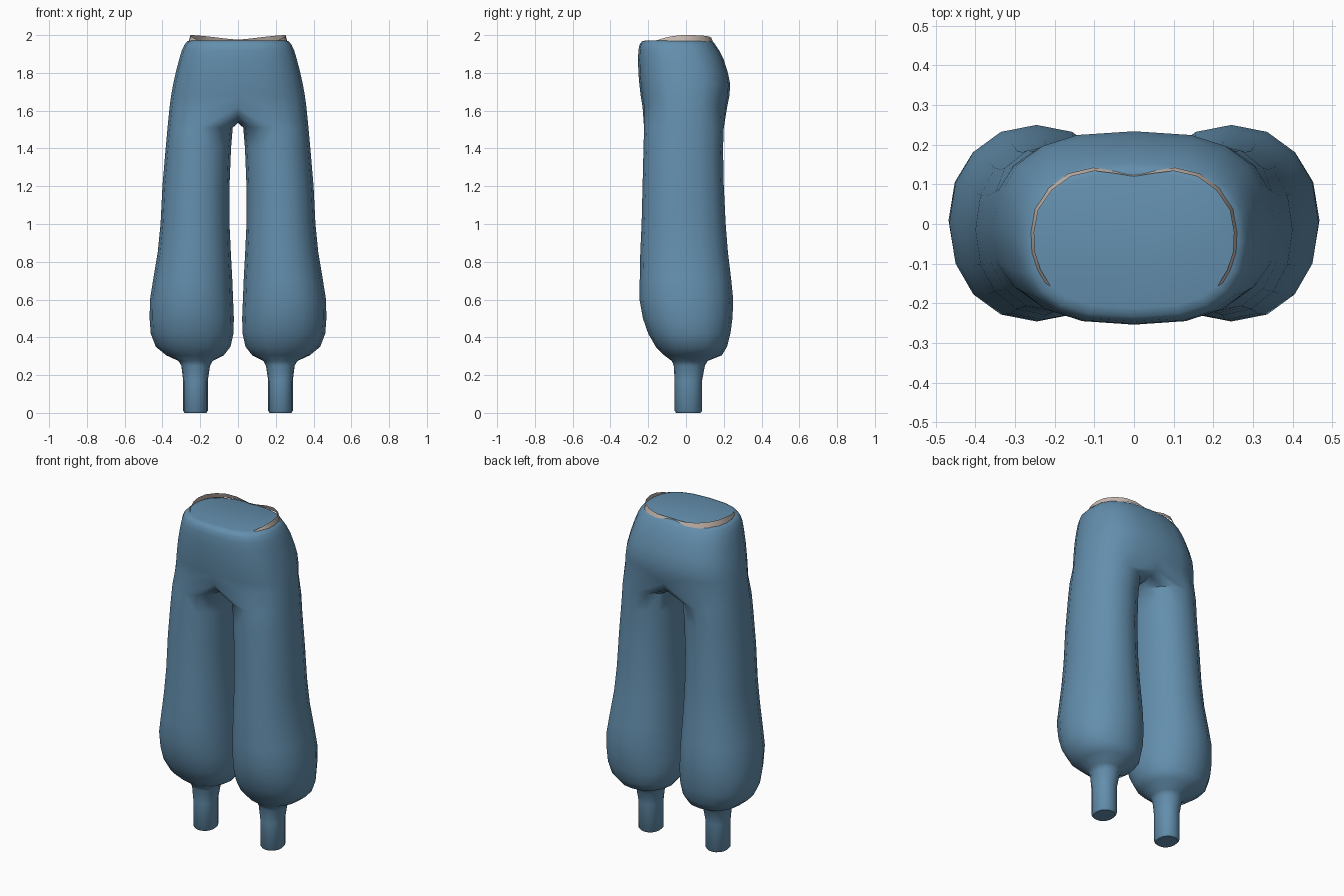
import bpy, bmesh, math

if "Cube" in bpy.data.objects:
    bpy.data.objects.remove(bpy.data.objects["Cube"])

N = 16  # points around each leg


def material(name, rgb):
    m = bpy.data.materials.new(name)
    m.diffuse_color = (*rgb, 1)
    m.use_nodes = True
    m.node_tree.nodes["Principled BSDF"].inputs["Base Color"].default_value = m.diffuse_color
    return m


def power(v, p):
    return math.copysign(abs(v) ** p, v)


def finish(name, bm, mat, angle):
    # Mirror the right half to the left and weld the middle
    copy = bmesh.ops.duplicate(bm, geom=bm.verts[:] + bm.edges[:] + bm.faces[:])["geom"]
    for g in copy:
        if isinstance(g, bmesh.types.BMVert):
            g.co.x *= -1
    bmesh.ops.reverse_faces(bm, faces=[g for g in copy if isinstance(g, bmesh.types.BMFace)])
    bmesh.ops.remove_doubles(bm, verts=bm.verts[:], dist=0.0005)
    bmesh.ops.recalc_face_normals(bm, faces=bm.faces[:])
    me = bpy.data.meshes.new(name)
    bm.to_mesh(me)
    bm.free()
    ob = bpy.data.objects.new(name, me)
    bpy.context.collection.objects.link(ob)
    me.materials.append(mat)
    bpy.ops.object.select_all(action="DESELECT")
    ob.select_set(True)
    bpy.context.view_layer.objects.active = ob
    bpy.ops.object.shade_smooth_by_angle(angle=math.radians(angle))
    return ob


denim = material("denim blue", (0.126, 0.274, 0.42))
lining = material("pale lining", (0.57, 0.48, 0.43))

# Leg sections: z, inner x, outer x, front y, back y
LEG = [
    (0.0, .168, .282, -.052, .077), (.01, .16, .29, -.06, .085),
    (.17, .16, .29, -.06, .085), (.25, .148, .30, -.065, .10),
    (.275, .135, .315, -.075, .115), (.305, .075, .38, -.115, .19),
    (.35, .04, .435, -.16, .217), (.42, .024, .462, -.20, .235),
    (.50, .022, .468, -.228, .246), (.60, .026, .466, -.246, .25),
    (.70, .03, .45, -.245, .24), (.85, .038, .425, -.242, .222),
    (1.0, .045, .41, -.235, .21), (1.2, .045, .40, -.23, .20),
    (1.4, .037, .383, -.225, .196), (1.51, .028, .373, -.222, .20),
]
# Hip sections: z, half width, front y, back y
HIP = [
    (1.62, .362, -.23, .218), (1.68, .354, -.24, .23), (1.74, .343, -.247, .234),
    (1.80, .33, -.252, .222), (1.87, .312, -.254, .20), (1.92, .297, -.252, .175),
    (1.95, .283, -.246, .155), (1.967, .268, -.233, .142), (1.972, .25, -.212, .13),
]

# Trousers: legs, crotch saddle and hips as one skin
bm = bmesh.new()
rings = []
for z, xi, xo, yf, yb in LEG:
    cx, cy, rx, ry = (xi + xo) / 2, (yf + yb) / 2, (xo - xi) / 2, (yb - yf) / 2
    rings.append([bm.verts.new((cx + rx * power(math.cos(i * math.tau / N), .93),
                                cy + ry * power(math.sin(i * math.tau / N), .93), z))
                  for i in range(N)])
bm.faces.new(rings[0])
for a, b in zip(rings, rings[1:]):
    for i in range(N):
        j = (i + 1) % N
        bm.faces.new((a[i], a[j], b[j], b[i]))

# Hip half rings run from the back middle round the side to the front middle
M = N // 2 + 2
hips = []
for z, w, yf, yb in HIP:
    cy, ry = (yf + yb) / 2, (yb - yf) / 2
    row = []
    for k in range(M + 1):
        t = math.pi / 2 - math.pi * k / M
        x = 0 if k in (0, M) else w * power(math.cos(t), .74)
        row.append(bm.verts.new((x, cy + ry * power(math.sin(t), .8), z)))
    hips.append(row)
for a, b in zip(hips, hips[1:]):
    for k in range(M):
        bm.faces.new((a[k], a[k + 1], b[k + 1], b[k]))
bm.faces.new(hips[-1])

# Outer side of the leg joins the hips
top, low = rings[-1], hips[0]
order = [top[(N // 4 - i) % N] for i in range(N // 2 + 1)]
for k in range(N // 2):
    bm.faces.new((order[k], order[k + 1], low[k + 2], low[k + 1]))
# Inner side of the leg joins the crotch line
inner = [top[N // 4 + i] for i in range(N // 2 + 1)]
crotch = [low[0]]
for v in inner[1:-1]:
    crotch.append(bm.verts.new((0, v.co.y, 1.535 + .06 * (abs(v.co.y) / .22) ** 4)))
crotch.append(low[M])
for i in range(N // 2):
    bm.faces.new((inner[i], inner[i + 1], crotch[i + 1], crotch[i]))
bm.faces.new((order[0], low[1], low[0]))
bm.faces.new((order[-1], low[M], low[M - 1]))
finish("trousers", bm, denim, 50)

# Waist lining: thin lip that rises at the sides and dips at the back
LIP = [(.212, -.155, 1.973), (.236, -.115, 1.985), (.25, -.07, 1.995), (.252, -.02, 2.0),
       (.242, .035, 2.0), (.208, .085, 1.998), (.16, .12, 1.993), (.10, .134, 1.986),
       (.05, .128, 1.98), (0, .12, 1.976)]
bm = bmesh.new()
upper = [bm.verts.new(p) for p in LIP]
lower = [bm.verts.new((x * 1.035, y + .008 * (y + .03) / .16, 1.965)) for x, y, z in LIP]
for i in range(len(LIP) - 1):
    bm.faces.new((lower[i], lower[i + 1], upper[i + 1], upper[i]))
finish("waist_lining", bm, lining, 40)
